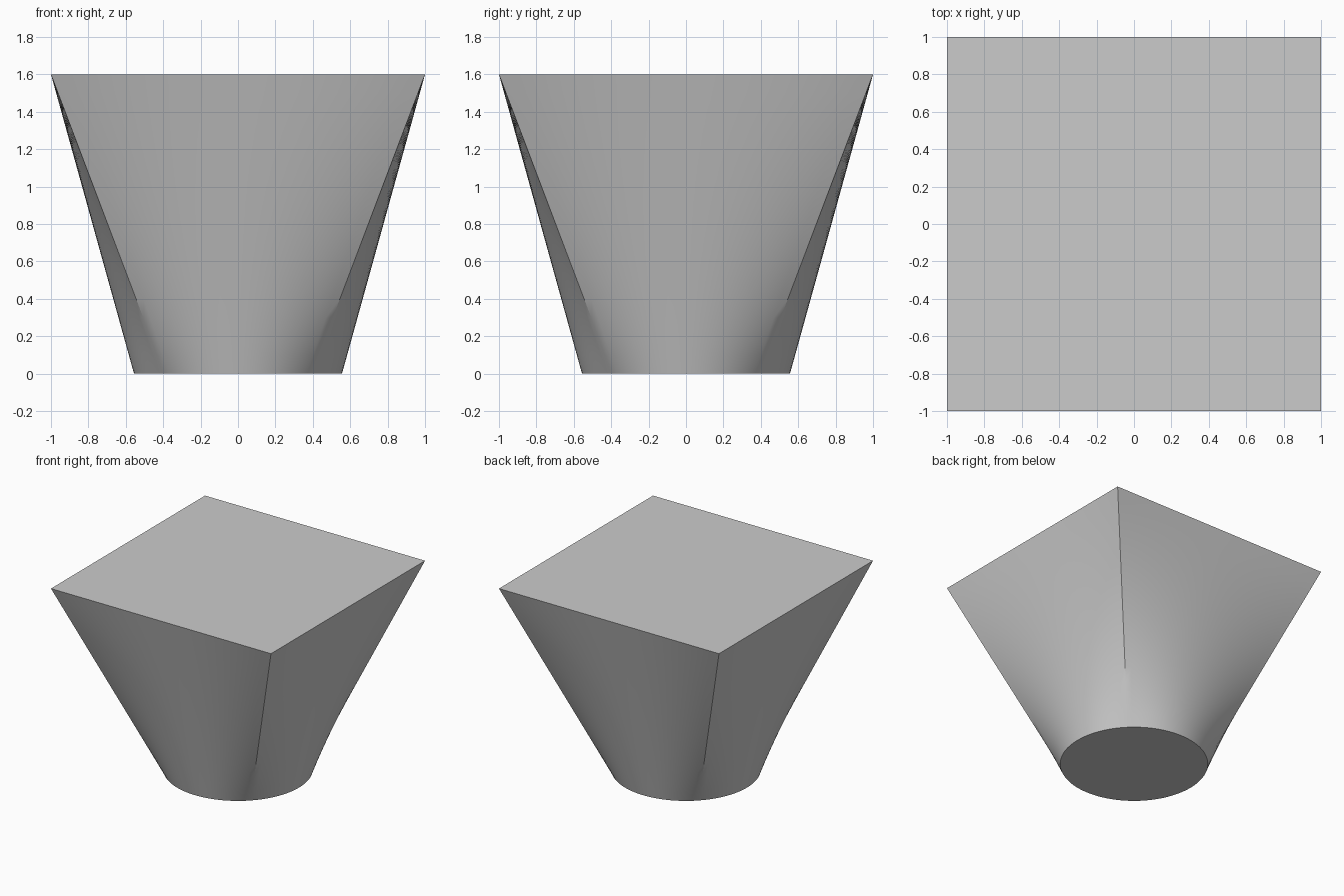
import bpy
import bmesh
from math import cos, sin, pi, radians
from mathutils import Vector

cube = bpy.data.objects.get("Cube")
if cube:
    bpy.data.objects.remove(cube, do_unlink=True)

HEIGHT = 1.6
RADIUS = 0.556
HALF = 1.0
PER_SIDE = 24
LEVELS = 16


def make_material(name, color):
    mat = bpy.data.materials.new(name)
    mat.use_nodes = True
    mat.diffuse_color = color
    mat.node_tree.nodes["Principled BSDF"].inputs["Base Color"].default_value = color
    return mat


def loft_point(i, level):
    """Point on the straight line from the round base to the square rim."""
    side, step = divmod(i, PER_SIDE)
    t = step / PER_SIDE
    turn = side * pi / 2
    angle = turn - pi / 4 + t * pi / 2
    base = Vector((RADIUS * cos(angle), RADIUS * sin(angle), 0))
    along = HALF * (2 * t - 1)
    rim = Vector((HALF * cos(turn) - along * sin(turn),
                  HALF * sin(turn) + along * cos(turn), HEIGHT))
    return base.lerp(rim, level / LEVELS)


# Round-to-square body: stacked rings, closed by flat caps
bm = bmesh.new()
count = 4 * PER_SIDE
rings = [[bm.verts.new(loft_point(i, level)) for i in range(count)]
         for level in range(LEVELS + 1)]
for low, high in zip(rings, rings[1:]):
    for i in range(count):
        j = (i + 1) % count
        bm.faces.new((low[i], low[j], high[j], high[i]))
bm.faces.new(rings[-1])
bm.faces.new(rings[0][::-1])

mesh = bpy.data.meshes.new("square_to_round_body")
bm.to_mesh(mesh)
bm.free()
body = bpy.data.objects.new("square_to_round_body", mesh)
bpy.context.collection.objects.link(body)
mesh.materials.append(make_material("plain grey", (0.6, 0.6, 0.6, 1)))

# Smooth flanks; the corners sharpen towards the rim
bpy.ops.object.select_all(action="DESELECT")
body.select_set(True)
bpy.context.view_layer.objects.active = body
bpy.ops.object.shade_smooth_by_angle(angle=radians(30))
